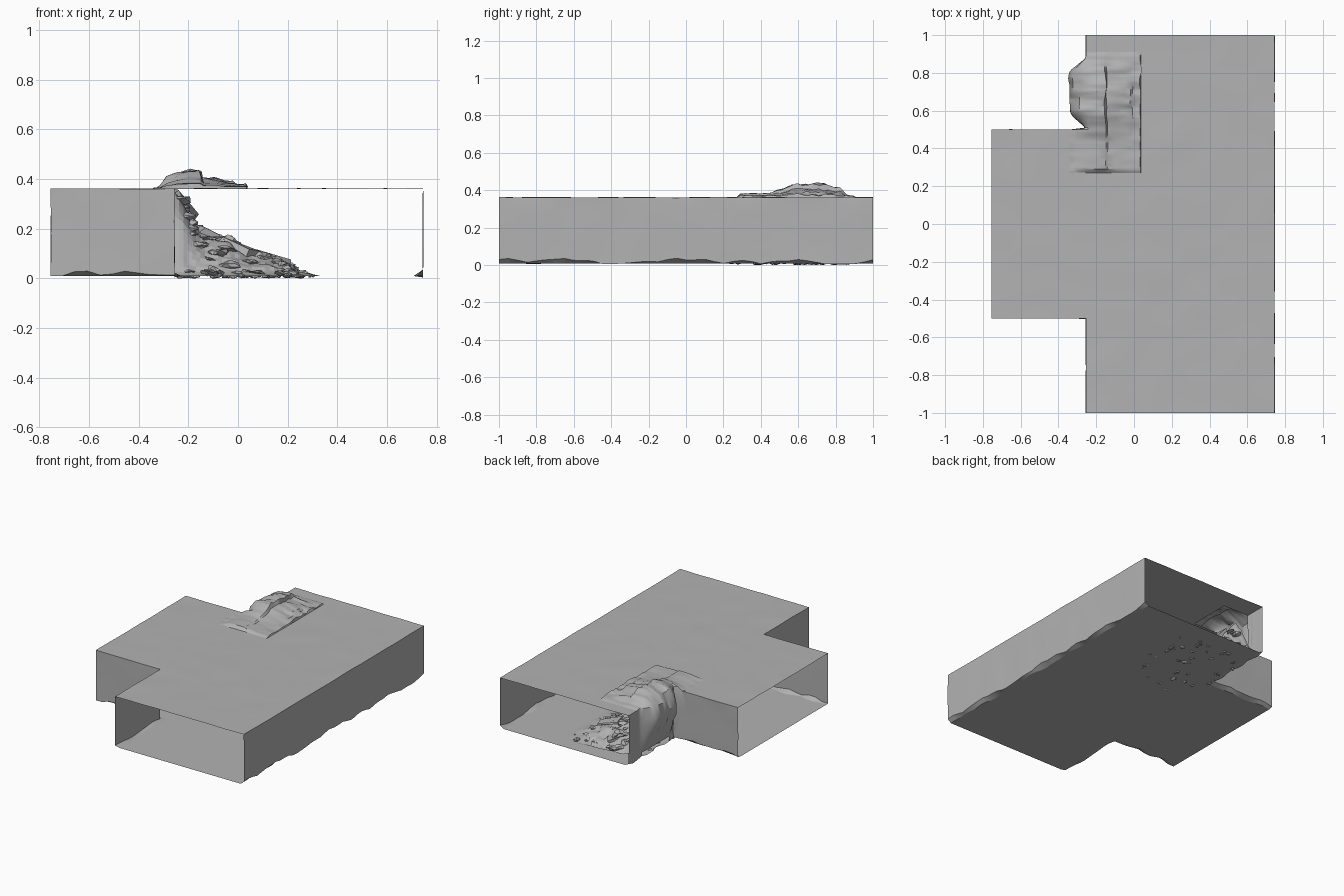
import bpy, bmesh, math, random
from mathutils import Vector, Matrix, noise

if "Cube" in bpy.data.objects:
    bpy.data.objects.remove(bpy.data.objects["Cube"])

random.seed(4)
TOP, LOW, STEP, E = 0.361, 0.009, 0.05, 0.004

rock = bpy.data.materials.new("grey_rock")
rock.diffuse_color = (0.45, 0.45, 0.45, 1)
rock.use_nodes = True
rock.node_tree.nodes["Principled BSDF"].inputs["Base Color"].default_value = rock.diffuse_color


def n(x, y, z=0.0, f=6.0):
    return noise.noise(Vector((x * f, y * f, z * f + 3.1)))


def finish(bm, name, angle=None):
    bmesh.ops.remove_doubles(bm, verts=bm.verts, dist=0.0004)
    bmesh.ops.recalc_face_normals(bm, faces=bm.faces)
    bmesh.ops.translate(bm, verts=bm.verts, vec=(0.005, 0, 0))
    me = bpy.data.meshes.new(name)
    bm.to_mesh(me)
    bm.free()
    me.materials.append(rock)
    ob = bpy.data.objects.new(name, me)
    bpy.context.collection.objects.link(ob)
    if angle:
        bpy.ops.object.select_all(action='DESELECT')
        bpy.context.view_layer.objects.active = ob
        ob.select_set(True)
        bpy.ops.object.shade_smooth_by_angle(angle=math.radians(angle))
    return ob


def sheet(bm, rows, keep=lambda i, j: True):
    """Quads between rows of points."""
    vs = [[bm.verts.new(p) for p in row] for row in rows]
    for i in range(len(vs) - 1):
        for j in range(len(vs[0]) - 1):
            if keep(i, j):
                bm.faces.new((vs[i][j], vs[i + 1][j], vs[i + 1][j + 1], vs[i][j + 1]))
    bmesh.ops.delete(bm, geom=[v for v in bm.verts if not v.link_faces], context='VERTS')


def inset(x, y):
    """Wavy inward offset of the foot of the walls."""
    d = 0.028 + 0.03 * n(x, y, 0, 8)
    dx = dy = 0
    if x > 0.74 - E:
        dx = -1
    elif abs(x + 0.26) < E and abs(y) > 0.5 - E:
        dx = 1
    if x < -0.26 + E and abs(abs(y) - 0.5) < E:
        dy = -math.copysign(1, y)
    return x + dx * d, y + dy * d


# Floor and ceiling of the T-shaped junction
xs = [-0.76 + STEP * i for i in range(31)]
ys = [-1 + STEP * j for j in range(41)]


def in_plan(i, j):
    return xs[i] > -0.27 or abs(ys[j] + STEP / 2) < 0.5


def ceiling_cell(i, j):
    hole = -0.27 < xs[i] < -0.09 and 0.54 < ys[j] < 0.84
    return in_plan(i, j) and not hole


bm = bmesh.new()
sheet(bm, [[(*inset(x, y), LOW) for y in ys] for x in xs], in_plan)
finish(bm, "floor", 30)
bm = bmesh.new()
sheet(bm, [[(x, y, TOP + 0.003 * n(x, y)) for y in ys] for x in xs], ceiling_cell)
finish(bm, "ceiling", 30)


# Walls with a ragged sloping foot
def wall(name, corners, broken=False):
    pts = []
    for (x0, y0), (x1, y1) in zip(corners, corners[1:]):
        k = round(max(abs(x1 - x0), abs(y1 - y0)) / STEP)
        pts += [(x0 + (x1 - x0) * t / k, y0 + (y1 - y0) * t / k) for t in range(k)]
    pts.append(corners[-1])
    rows = []
    for x, y in pts:
        row = [(x, y, TOP + 0.003 * n(x, y))]
        for z in (0.335, 0.27, 0.18, 0.09):
            w = 0.004 * n(x, y, z)
            row.append((x + w, y if abs(y) > 0.98 else y + w, z))
        row.append((x, y, max(0.004, 0.017 + 0.03 * n(x, y, 2, 9))))
        row.append((*inset(x, y), LOW))
        rows.append(row)
    bm = bmesh.new()
    sheet(bm, rows, lambda i, j: not (broken and pts[i][0] > -0.27
                                      and 0.51 < pts[i][1] < 0.84 and j < 5))
    finish(bm, name, 30)


wall("right_wall", [(0.74, -1), (0.74, 1)])
wall("front_left_wall", [(-0.26, -1), (-0.26, -0.5), (-0.76, -0.5)])
wall("back_left_wall", [(-0.76, 0.5), (-0.26, 0.5), (-0.26, 1)], True)

# Bulging rock cavity behind the broken wall and ceiling
profile = [(0.032, 0.362), (0.028, 0.376), (-0.01, 0.376), (-0.02, 0.384), (-0.06, 0.39),
           (-0.1, 0.4), (-0.145, 0.405), (-0.155, 0.432), (-0.2, 0.436), (-0.25, 0.42),
           (-0.29, 0.40), (-0.325, 0.36), (-0.345, 0.30), (-0.34, 0.24), (-0.315, 0.18),
           (-0.295, 0.12), (-0.265, 0.05)]


def ramp(y, a, b):
    t = min(1, max(0, (y - a) / (b - a)))
    return t * t * (3 - 2 * t)


rows = []
for k in range(65):
    y = 0.27 + 0.01 * k
    up = 0.3 * ramp(y, 0.27, 0.29) + 0.25 * ramp(y, 0.44, 0.5) + 0.45 * ramp(y, 0.5, 0.58)
    up *= 1 - 0.3 * ramp(y, 0.7, 0.83)
    up *= 1 - 0.8 * ramp(y, 0.82, 0.87) - 0.2 * ramp(y, 0.89, 0.91)
    out = ramp(y, 0.49, 0.60) * (1 - ramp(y, 0.8, 0.89))
    row = []
    for q, (x, z) in enumerate(profile):
        if z > TOP - 0.002:
            flat = max(0, z - 0.362) * up
            if 0 < q < 11 and up > 0.01:
                flat = max(flat, 0.008 * min(1, up * 5))
            z = 0.362 + flat
        elif y < 0.5:
            z = 0.363
        if x < -0.26 and y > 0.5:
            x = -0.26 + (x + 0.26) * out
        edge = q in (0, len(profile) - 1) or k in (0, 64)
        a = 0 if edge else 0.014 * max(out, 0.25)
        row.append((x + a * n(x, y, z, 16), y,
                    max(z + a * n(y, z, x, 19) + 0.5 * a * n(x, y, z, 45), 0.01)))
    rows.append(row)
bm = bmesh.new()
sheet(bm, rows)
finish(bm, "rock_cavity", 35)


# Rubble slope spilling into the tunnel
def pile_height(x, y):
    t = max(0, (0.33 - x) / 0.59)
    side = ramp(y, 0.24, 0.5) * (1 - 0.85 * ramp(y, 0.72, 0.93))
    h = 0.215 * t ** 1.1 * side
    h += 0.12 * ramp(-x, 0.15, 0.26) * side
    h = 0.7 * h + 0.3 * math.floor(h / 0.03) * 0.03
    return max(0.006, LOW + h + 0.03 * side * min(1, 3 * t) * n(x, y, 1, 13))


bm = bmesh.new()
sheet(bm, [[(-0.26 + 0.59 * i / 34, 0.23 + 0.68 * j / 38,
             pile_height(-0.26 + 0.59 * i / 34, 0.23 + 0.68 * j / 38))
            for j in range(39)] for i in range(35)])
finish(bm, "rubble_slope")


# Loose angular stones on the slope, and flat ones bedded in the floor
def stone(bm, x, y, z, s, flat):
    rot = Matrix.Rotation(random.uniform(0, 6.3), 4, 'Z') @ Matrix.Rotation(random.uniform(-.4, .4), 4, 'X')
    size = Matrix.Diagonal((random.uniform(0.9, 1.8), 1, flat, 1))
    made = bmesh.ops.create_icosphere(bm, subdivisions=1, radius=s,
                                      matrix=Matrix.Translation((x, y, z)) @ rot @ size)
    for v in made['verts']:
        v.co += Vector([random.uniform(-0.25, 0.25) * s for _ in range(3)])
        v.co.z = max(v.co.z, 0.001 * random.random())
        v.co.x = max(v.co.x, -0.3)


bm = bmesh.new()
for k in range(130):
    x = -0.24 + 0.5 * random.random() ** 1.3
    y = min(0.88, max(0.27, random.gauss(0.6, 0.15)))
    s = random.uniform(0.012, 0.03) * (1.25 - max(0, x) * 2)
    stone(bm, x, y, max(pile_height(x, y), s * 0.6 + LOW), s, random.uniform(0.3, 0.6))
finish(bm, "loose_stones")
bm = bmesh.new()
for k in range(40):
    stone(bm, random.uniform(-0.24, 0.3), random.uniform(0.24, 0.88), 0.01,
          random.uniform(0.008, 0.018), 0.7)
finish(bm, "bedded_stones")

# Fallen slabs leaning from the broken wall and lying on the pile
slabs = [((-0.22, 0.60, 0.29), (0.13, 0.09, 0.025), (0.2, 0.95, 0.2)),
         ((-0.225, 0.74, 0.19), (0.09, 0.08, 0.02), (0.1, 1.0, -0.3)),
         ((-0.10, 0.62, 0.17), (0.16, 0.09, 0.02), (0.1, 0.42, 0.4)),
         ((0.00, 0.52, 0.125), (0.15, 0.08, 0.02), (-0.1, 0.35, -0.5)),
         ((0.12, 0.66, 0.09), (0.15, 0.07, 0.018), (0.1, 0.2, 0.3)),
         ((-0.05, 0.80, 0.085), (0.16, 0.05, 0.018), (0.2, 0.25, 0.9))]
bm = bmesh.new()
for pos, size, ang in slabs:
    rot = Matrix.Rotation(ang[2], 4, 'Z') @ Matrix.Rotation(ang[1], 4, 'Y') @ Matrix.Rotation(ang[0], 4, 'X')
    made = bmesh.ops.create_cube(bm, size=1, matrix=Matrix.Translation(pos) @ rot @ Matrix.Diagonal((*size, 1)))
    for v in made['verts']:
        v.co += Vector([random.uniform(-0.012, 0.012) for _ in range(3)])
finish(bm, "fallen_slabs")
